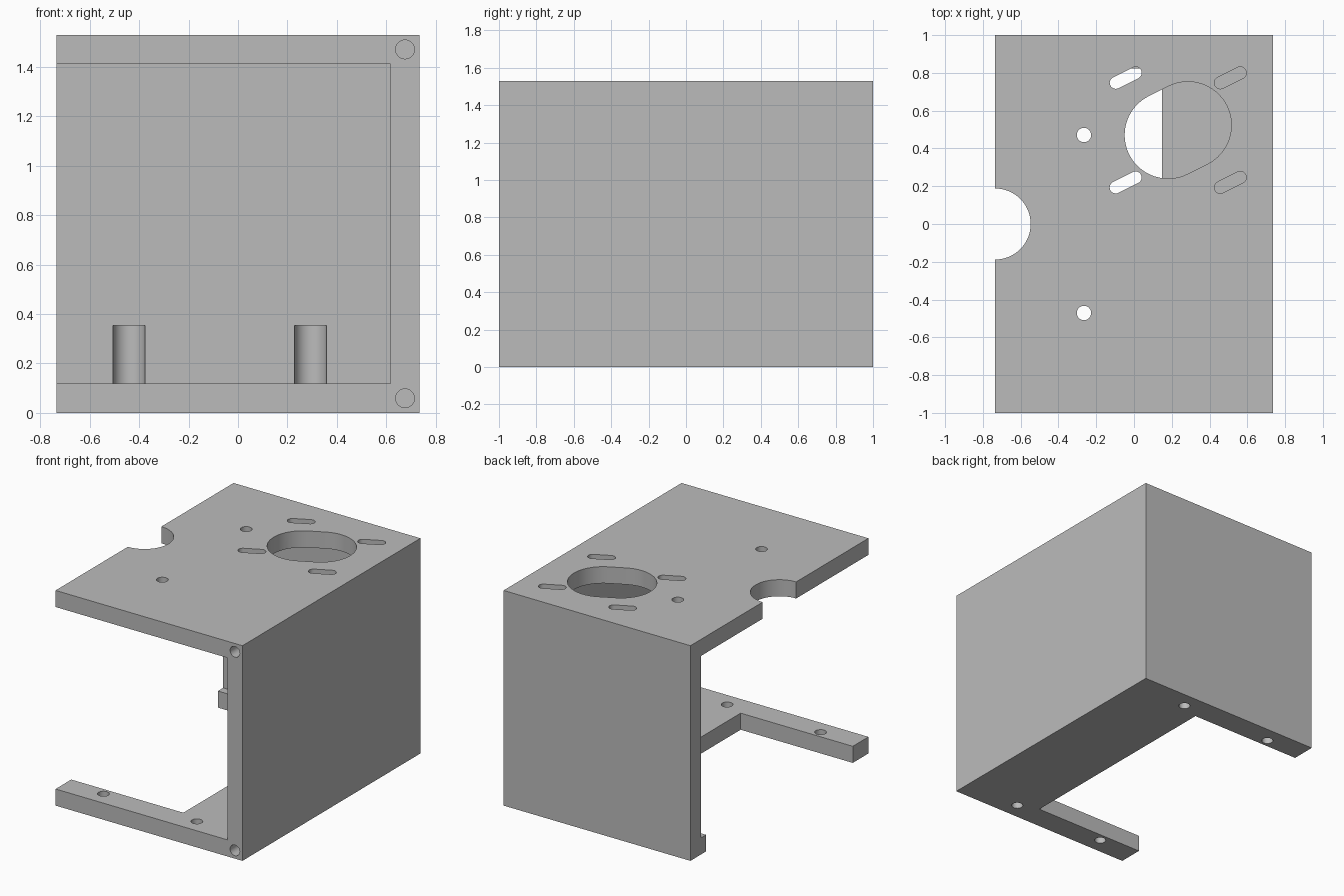
import bpy
import bmesh
from math import sin, cos, pi, atan2, hypot
from mathutils import Matrix, Vector

cube = bpy.data.objects.get("Cube")
if cube:
    bpy.data.objects.remove(cube, do_unlink=True)

W, D, H = 0.735, 1.0, 1.53      # half width, half depth, height
T = 0.118                       # plate thickness
ARM = 0.176                     # base arm width
BOLT = 0.038                    # bolt hole radius
E = 0.1                         # cutter overshoot

grey = bpy.data.materials.new("plain grey")
grey.use_nodes = True
colour = (0.5, 0.5, 0.5, 1)
grey.diffuse_color = colour
grey.node_tree.nodes["Principled BSDF"].inputs["Base Color"].default_value = colour


def make_object(name, bm):
    bmesh.ops.recalc_face_normals(bm, faces=bm.faces)
    mesh = bpy.data.meshes.new(name)
    bm.to_mesh(mesh)
    bm.free()
    mesh.materials.append(grey)
    obj = bpy.data.objects.new(name, mesh)
    bpy.context.collection.objects.link(obj)
    return obj


def box(name, low, high):
    low, high = Vector(low), Vector(high)
    bm = bmesh.new()
    place = Matrix.Translation((low + high) / 2) @ Matrix.Diagonal((*(high - low), 1))
    bmesh.ops.create_cube(bm, size=1, matrix=place)
    return make_object(name, bm)


def slot(name, centre, radius, low, high, span=(0, 0), along_y=False):
    """Round-ended prism; a zero span gives a plain cylinder."""
    turn, half = atan2(span[1], span[0]), hypot(*span) / 2
    n = 32
    bm = bmesh.new()
    ring = []
    for side in (0, 1):
        for i in range(n + 1):
            if half == 0 and i == n:
                continue
            a = turn - pi / 2 + side * pi + pi * i / n
            shift = half * (1 - 2 * side)
            u = centre[0] + shift * cos(turn) + radius * cos(a)
            v = centre[1] + shift * sin(turn) + radius * sin(a)
            ring.append(bm.verts.new((u, low, v) if along_y else (u, v, low)))
    face = bm.faces.new(ring)
    moved = bmesh.ops.extrude_face_region(bm, geom=[face])["geom"]
    step = (0, high - low, 0) if along_y else (0, 0, high - low)
    bmesh.ops.translate(bm, vec=step,
                        verts=[g for g in moved if isinstance(g, bmesh.types.BMVert)])
    return make_object(name, bm)


# Solid block that becomes the folded bracket
bracket = box("motor_bracket", (-W, -D, 0), (W, D, H))
bpy.context.view_layer.objects.active = bracket
bracket.select_set(True)


def cut(cutter):
    cutter.hide_render = True
    mod = bracket.modifiers.new("cut", 'BOOLEAN')
    mod.operation = 'DIFFERENCE'
    mod.solver = 'EXACT'
    mod.object = cutter
    bpy.ops.object.modifier_apply(modifier=mod.name)
    bpy.data.objects.remove(cutter, do_unlink=True)


# Open interior, leaving top, side wall, back wall and base
cut(box("interior", (-W - E, -D - E, T), (W - T, D - T, H - T)))
# Base opening, leaving a front and a back arm
cut(box("base_opening", (-W - E, ARM - D, -E), (0.147, D - ARM, T + E)))

# Bolt holes through the base arms, with driver grooves up the back wall
for x in (-0.441, 0.294):
    for y in (T - D, D - T):
        cut(slot("base_bolt_hole", (x, y), BOLT, -E, T + E / 2))
    cut(slot("driver_groove", (x, D - T), 0.065, T, 0.354))

# Half-round notch and two bolt holes in the top plate
low, high = H - T - E, H + E
cut(slot("edge_notch", (-W, 0), 0.188, low, high))
for y in (-0.471, 0.471):
    cut(slot("top_bolt_hole", (-0.265, y), BOLT, low, high))

# Motor opening with four slanted adjustment slots
mx, my = 0.233, 0.497
slant = (0.105, 0.0525)
cut(slot("motor_opening", (mx, my), 0.23, low, high, slant))
for sx in (-1, 1):
    for sy in (-1, 1):
        cut(slot("adjustment_slot", (mx + sx * 0.277, my + sy * 0.277),
                 0.032, low, high, slant))

# Blind screw holes in the front edge of the side wall
for z in (T / 2, H - T / 2):
    cut(slot("front_screw_hole", (W - T / 2, z), BOLT, -D - E, -D + 0.35, along_y=True))

bpy.ops.object.shade_smooth_by_angle(angle=pi / 6)
